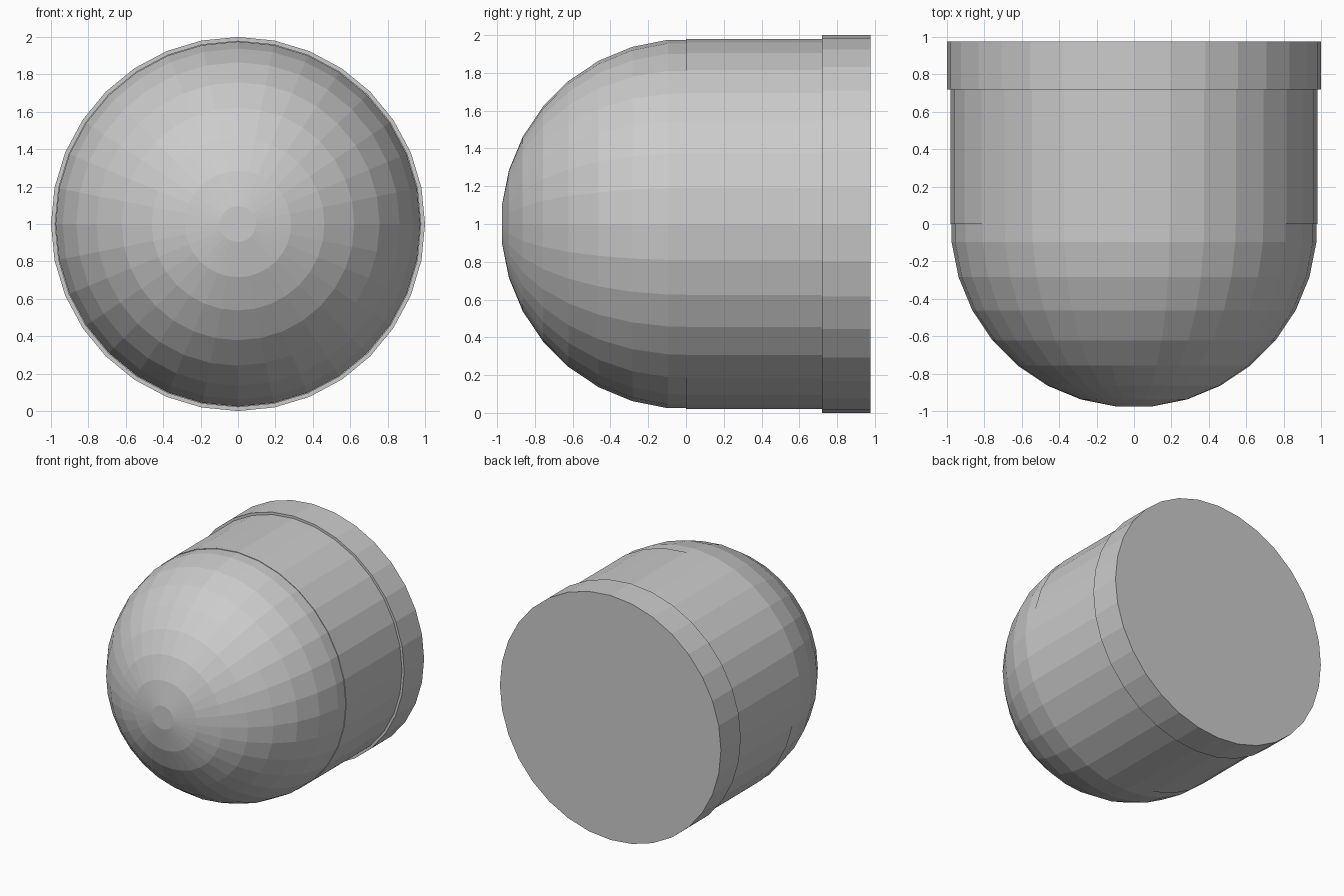
import bpy, bmesh
from math import sin, cos, pi

if "Cube" in bpy.data.objects:
    bpy.data.objects.remove(bpy.data.objects["Cube"])

SIDES = 32


def lathe(name, profile):
    """Turn (radius, y) points around the y axis at z = 1 and cap both ends."""
    bm = bmesh.new()
    rings = [[bm.verts.new((r * cos(2 * pi * k / SIDES), y, 1 + r * sin(2 * pi * k / SIDES)))
              for k in range(SIDES)] for r, y in profile]
    for a, b in zip(rings, rings[1:]):
        for k in range(SIDES):
            n = (k + 1) % SIDES
            bm.faces.new((a[k], a[n], b[n], b[k]))
    bm.faces.new(rings[0])
    bm.faces.new(rings[-1])
    bmesh.ops.recalc_face_normals(bm, faces=bm.faces)
    mesh = bpy.data.meshes.new(name)
    bm.to_mesh(mesh)
    bm.free()
    obj = bpy.data.objects.new(name, mesh)
    bpy.context.collection.objects.link(obj)
    return obj


# Rounded nose: half a faceted ball, flat at the tip
R = 0.98
step = pi / 16
nose = [(R * sin((i + 0.5) * step), -R * cos((i + 0.5) * step)) for i in range(8)]
nose.append((nose[-1][0], 0.0))
lathe("dome_nose", nose)

# Straight body behind the nose
lathe("body_cylinder", [(R, 0.0), (R, 0.72)])

# Slightly wider collar closing the back
lathe("rear_collar", [(1.0, 0.72), (1.0, 0.977)])
